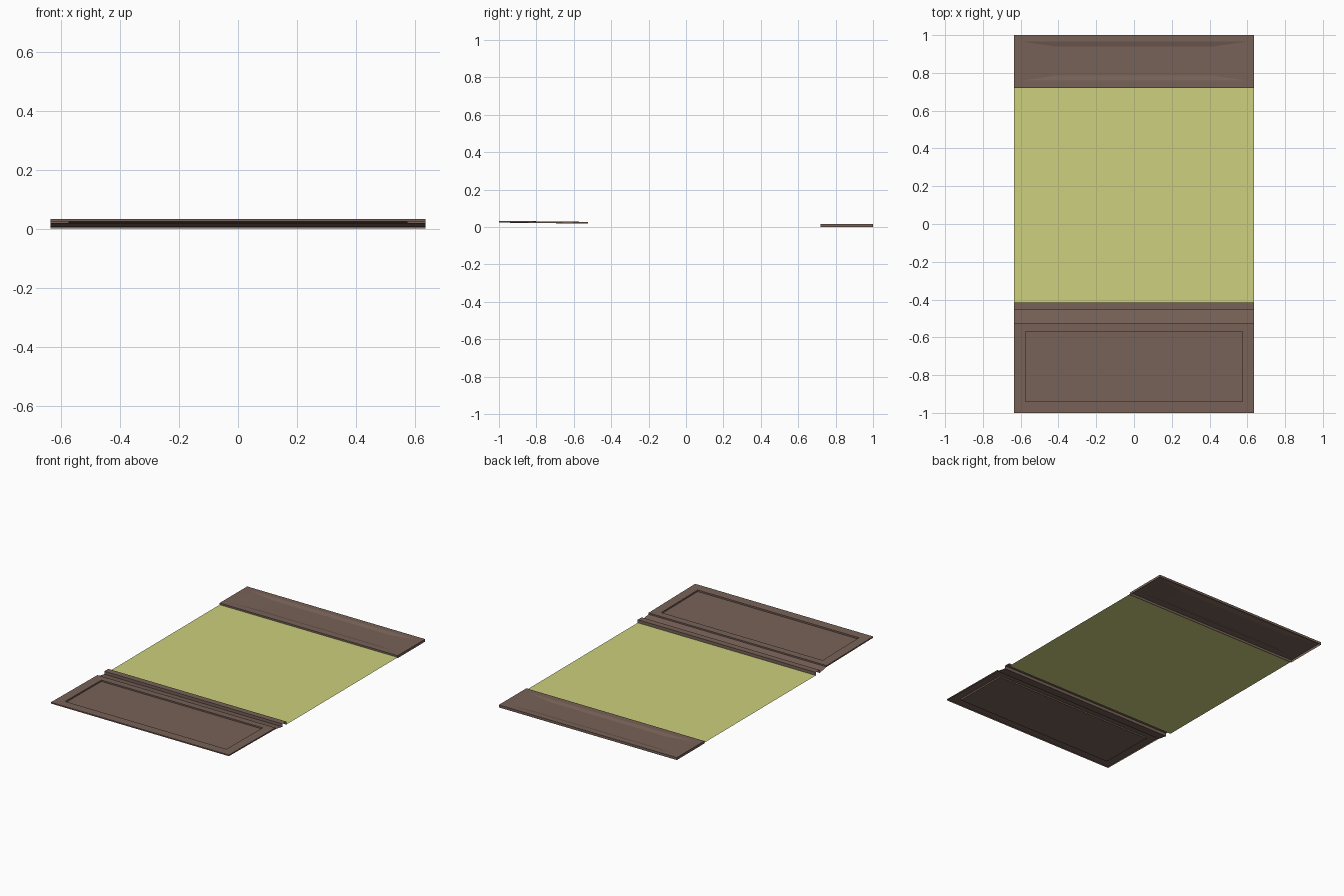
import bpy, bmesh

cube = bpy.data.objects.get("Cube")
if cube:
    bpy.data.objects.remove(cube, do_unlink=True)

W = 0.635  # half width shared by every part


def material(name, rgb):
    m = bpy.data.materials.new(name)
    m.use_nodes = True
    m.diffuse_color = (*rgb, 1)
    m.node_tree.nodes["Principled BSDF"].inputs["Base Color"].default_value = (*rgb, 1)
    return m


brown = material("warm brown", (0.185, 0.122, 0.097))
olive = material("pale olive", (0.61, 0.63, 0.205))


def finish(name, bm, mat):
    mesh = bpy.data.meshes.new(name)
    bm.to_mesh(mesh)
    bm.free()
    mesh.materials.append(mat)
    ob = bpy.data.objects.new(name, mesh)
    bpy.context.collection.objects.link(ob)
    return ob


def ring(bm, half_x, y0, y1, z0, z1):
    """Rectangle of vertices, z0 along the y0 edge and z1 along the y1 edge."""
    return [bm.verts.new(p) for p in ((-half_x, y0, z0), (half_x, y0, z0),
                                      (half_x, y1, z1), (-half_x, y1, z1))]


def tray(name, rings):
    """Nested rectangles joined by bands, with the last one filled."""
    bm = bmesh.new()
    loops = [ring(bm, *r) for r in rings]
    for a, b in zip(loops, loops[1:]):
        for i in range(4):
            j = (i + 1) % 4
            bm.faces.new((a[i], a[j], b[j], b[i]))
    bm.faces.new(loops[-1])
    return finish(name, bm, brown)


def folded_sheet(name, profile, mat):
    """Strip of (y, z) points drawn across the full width."""
    bm = bmesh.new()
    rows = [[bm.verts.new((x, y, z)) for x in (-W, W)] for y, z in profile]
    for a, b in zip(rows, rows[1:]):
        bm.faces.new((a[0], a[1], b[1], b[0]))
    return finish(name, bm, mat)


# Front panel: thin skirt, slightly tilted top, straight-walled recess
tray("front_panel", [
    (W, -1.0, -0.525, 0.025, 0.018),
    (W, -1.0, -0.525, 0.033, 0.027),
    (0.575, -0.94, -0.57, 0.032, 0.028),
    (0.575, -0.94, -0.57, 0.022, 0.019),
])

# Groove and raised rib between the front panel and the sheet
folded_sheet("hinge_strip", [
    (-0.525, 0.018), (-0.455, 0.006), (-0.455, 0.025),
    (-0.415, 0.025), (-0.415, 0.005)], brown)

# Large flat centre sheet
folded_sheet("centre_sheet", [(-0.415, 0.005), (0.72, 0.005)], olive)

# Back panel: skirt to the ground and a shallow sloped dish
tray("back_panel", [
    (W, 0.72, 1.0, 0.0, 0.0),
    (W, 0.72, 1.0, 0.016, 0.016),
    (0.59, 0.76, 0.965, 0.016, 0.016),
    (0.42, 0.785, 0.94, 0.009, 0.009),
])
